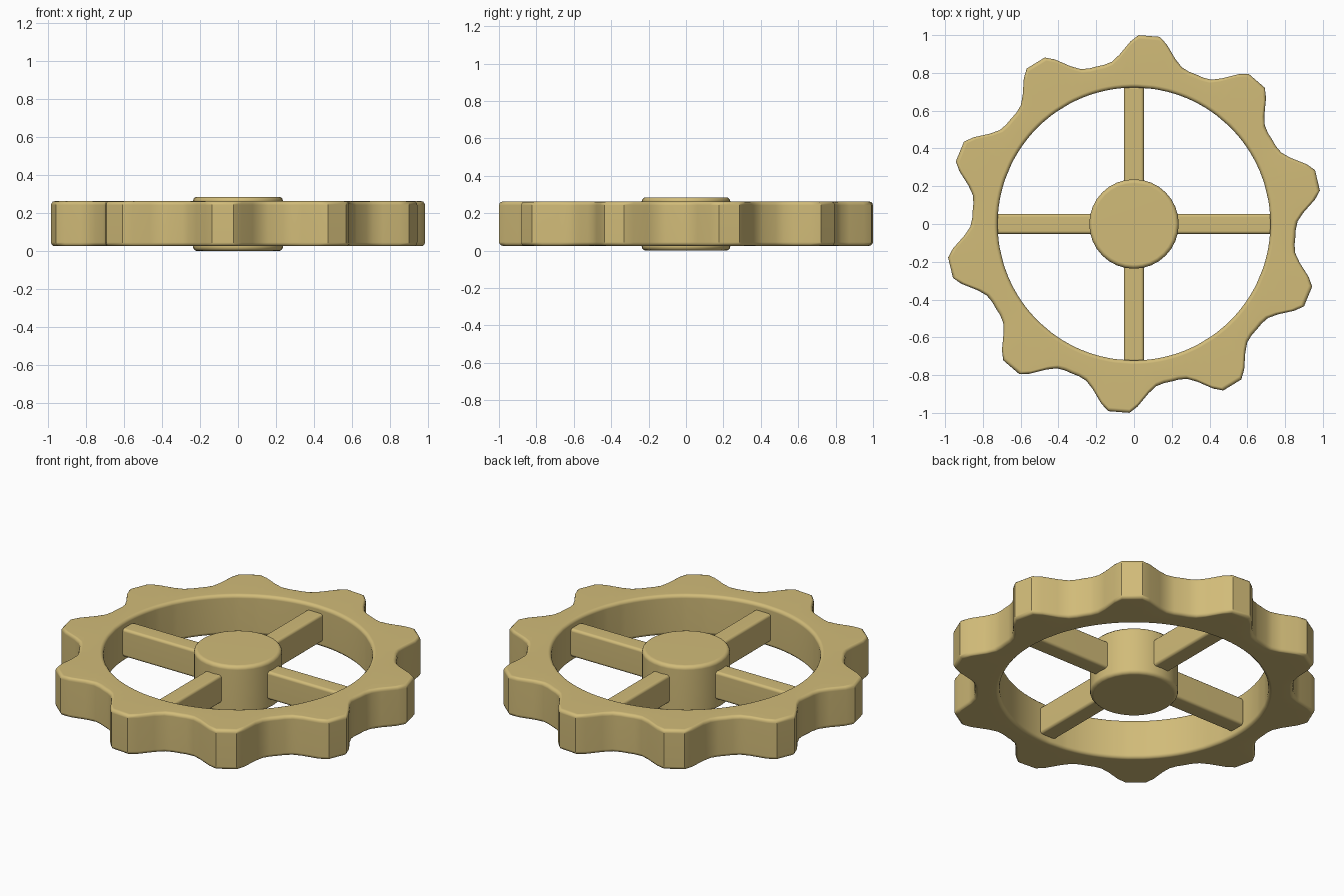
import bpy, bmesh
from math import radians, sin, cos, pi

cube = bpy.data.objects.get("Cube")
if cube:
    bpy.data.objects.remove(cube, do_unlink=True)

TAN = (0.64, 0.50, 0.19, 1.0)
mat = bpy.data.materials.new("tan")
mat.use_nodes = True
mat.diffuse_color = TAN
mat.node_tree.nodes["Principled BSDF"].inputs["Base Color"].default_value = TAN


def finish(name, bm, bevel=0.0, segments=3):
    """Turn a bmesh into a smooth-shaded object with optional rounded edges."""
    bmesh.ops.recalc_face_normals(bm, faces=bm.faces)
    mesh = bpy.data.meshes.new(name)
    for face in bm.faces:
        face.smooth = True
    bm.to_mesh(mesh)
    bm.free()
    mesh.materials.append(mat)
    obj = bpy.data.objects.new(name, mesh)
    bpy.context.collection.objects.link(obj)
    if bevel:
        mod = obj.modifiers.new("rounded_edges", 'BEVEL')
        mod.width = bevel
        mod.segments = segments
        mod.limit_method = 'ANGLE'
        mod.angle_limit = radians(50)
    else:
        mesh.set_sharp_from_angle(angle=radians(40))
    weighted = obj.modifiers.new("flat_caps", 'WEIGHTED_NORMAL')
    weighted.keep_sharp = True
    return obj


# Scalloped rim: a rounded cross-section swept round the toothed outline
TEETH, FIRST = 10, 85.4
INNER, LOW, HIGH, ROUND = 0.722, 0.025, 0.262, 0.02
half = [(3.2, 1.0), (5.7, 0.967), (9.5, 0.9), (12.4, 0.867), (15.3, 0.857)]
tooth = [(-a, r) for a, r in reversed(half)] + half + [(18, 0.857)]
outline = [(radians(FIRST + 360 / TEETH * i + a), r) for i in range(TEETH) for a, r in tooth]


def rim_section(outer):
    points = []
    corners = [(outer - ROUND, HIGH - ROUND, 0), (INNER + ROUND, HIGH - ROUND, 90),
               (INNER + ROUND, LOW + ROUND, 180), (outer - ROUND, LOW + ROUND, 270)]
    for r, z, start in corners:
        for step in range(4):
            a = radians(start + 30 * step)
            points.append((r + ROUND * cos(a), z + ROUND * sin(a)))
    return points


bm = bmesh.new()
rings = [[bm.verts.new((r * cos(a), r * sin(a), z)) for r, z in rim_section(outer)]
         for a, outer in outline]
for i, ring in enumerate(rings):
    following = rings[(i + 1) % len(rings)]
    for j in range(len(ring)):
        k = (j + 1) % len(ring)
        bm.faces.new((ring[j], following[j], following[k], ring[k]))
finish("scalloped_rim", bm)

# Central hub
bm = bmesh.new()
bmesh.ops.create_cone(bm, cap_ends=True, segments=32, radius1=0.237, radius2=0.237, depth=0.285)
hub = finish("hub", bm, 0.022)
hub.location.z = 0.1425

# Four spokes from the hub into the rim
for i, name in enumerate(("left", "back", "right", "front")):
    bm = bmesh.new()
    bmesh.ops.create_cube(bm, size=1.0)
    bmesh.ops.scale(bm, vec=(0.53, 0.106, 0.165), verts=bm.verts)
    bmesh.ops.translate(bm, vec=(0.465, 0, 0), verts=bm.verts)
    spoke = finish(name + "_spoke", bm, 0.016)
    spoke.location.z = 0.1425
    spoke.rotation_euler.z = i * pi / 2
